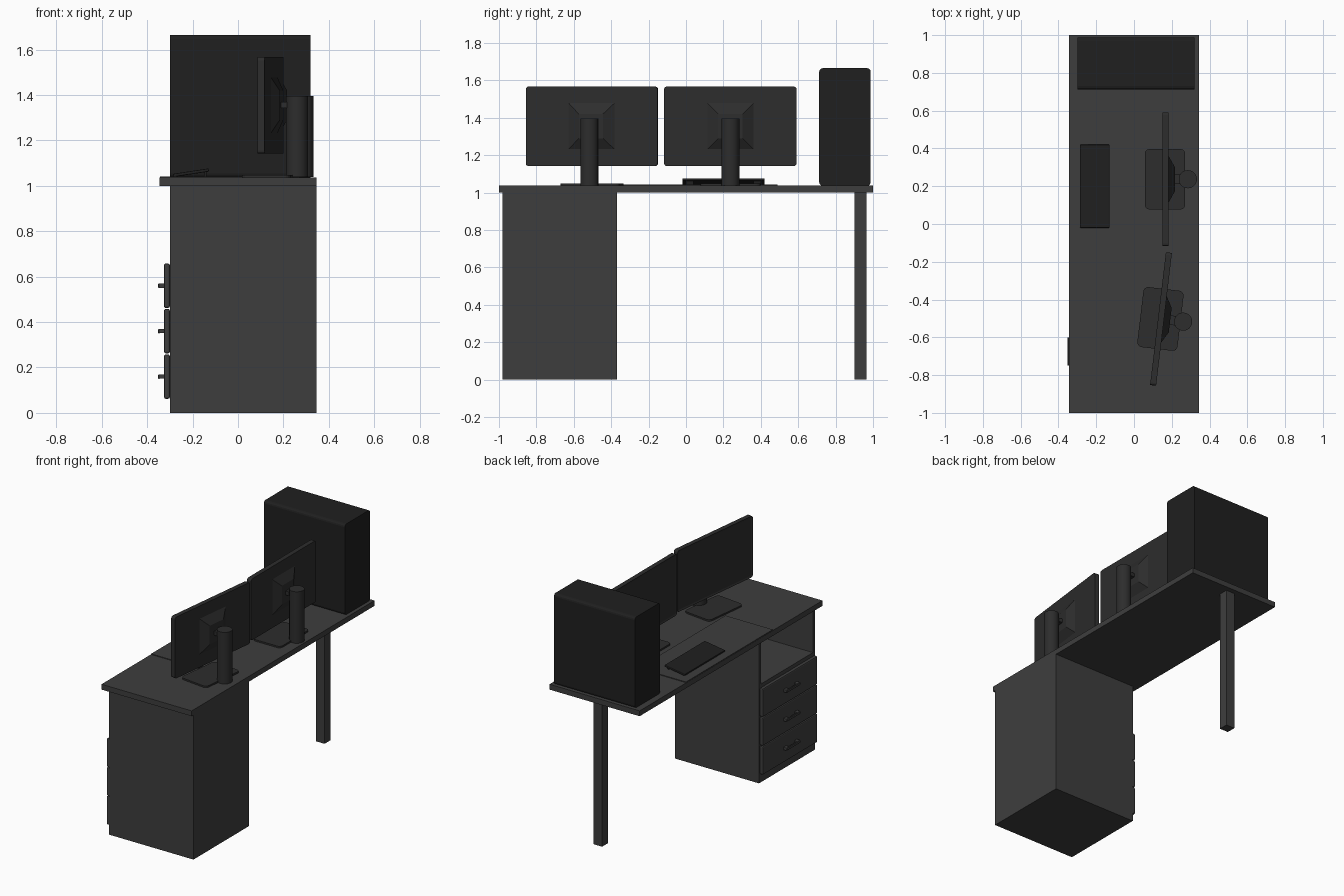
import bpy, bmesh
from math import radians
from mathutils import Matrix, Vector

if "Cube" in bpy.data.objects:
    bpy.data.objects.remove(bpy.data.objects["Cube"])


def material(name, v):
    m = bpy.data.materials.new(name)
    m.diffuse_color = (v, v, v, 1)
    m.use_nodes = True
    m.node_tree.nodes["Principled BSDF"].inputs["Base Color"].default_value = m.diffuse_color
    return m


DESK = material("desk_grey", 0.048)
DARK = material("case_black", 0.014)
PLASTIC = material("monitor_grey", 0.026)


def finish(name, bm, mat, xf=None):
    if xf:
        bm.transform(xf)
    bmesh.ops.recalc_face_normals(bm, faces=bm.faces)
    me = bpy.data.meshes.new(name)
    bm.to_mesh(me)
    bm.free()
    me.materials.append(mat)
    ob = bpy.data.objects.new(name, me)
    bpy.context.collection.objects.link(ob)
    return ob


def box(name, x, y, z, mat, r=0, axis=None, seg=3, xf=None, inset=None):
    """Box from ranges; r rounds the edges (only those along `axis` if given).
    inset = (width, depth) recesses the -x face."""
    bm = bmesh.new()
    bmesh.ops.create_cube(bm, size=1)
    for v in bm.verts:
        v.co = Vector([(a + b) / 2 + c * (b - a) for (a, b), c in zip((x, y, z), v.co)])
    if r:
        edges = [e for e in bm.edges if axis is None or
                 abs((e.verts[0].co - e.verts[1].co).normalized()[axis]) > 0.9]
        bmesh.ops.bevel(bm, geom=edges, offset=r, segments=seg, profile=0.5, affect='EDGES')
    if inset:
        bm.normal_update()
        front = min(bm.faces, key=lambda f: f.normal.x - f.calc_area())
        bmesh.ops.inset_region(bm, faces=[front], thickness=inset[0])
        bmesh.ops.translate(bm, verts=front.verts, vec=(inset[1], 0, 0))
    return finish(name, bm, mat, xf)


# Table top, single leg and desk mat
box("table_top", (-.345, .345), (-1, 1), (1.0, 1.037), DESK)
box("leg", (-.033, .033), (.9, .965), (0, 1.0), DESK)
box("desk_mat", (-.343, .02), (-.46, .49), (1.037, 1.042), DESK)

# Cabinet carcass with an open shelf above the drawers
Y0, Y1 = -.98, -.37
box("cabinet_body", (-.30, .345), (Y0, Y1), (0, .68), DESK)
box("cabinet_back", (.325, .345), (Y0, Y1), (.68, 1.0), DESK)
for side, a in (("left", Y0), ("right", Y1 - .02)):
    box(f"shelf_side_{side}", (-.30, .325), (a, a + .02), (.68, 1.0), DESK)

# Drawers with bar handles
for i in range(3):
    z = .16 + .2 * i
    box(f"drawer_{i+1}", (-.326, -.30), (Y0 + .005, Y1 - .005), (z - .098, z + .098), DESK, .008, seg=2)
    box(f"handle_bar_{i+1}", (-.352, -.343), (-.75, -.60), (z - .01, z + .01), DESK, .003, seg=1)
    for j, y in enumerate((-.735, -.615)):
        box(f"handle_post_{i+1}_{j+1}", (-.345, -.325), (y - .014, y + .014), (z - .009, z + .009), DESK)

# Computer case
box("computer_case", (-.30, .32), (.712, .987), (1.037, 1.665), DARK, .018, axis=0)

# Keyboard, tilted up at the back
tilt = Matrix.Translation((-.207, .2, 1.058)) @ Matrix.Rotation(-.15, 4, 'Y')
box("keyboard", (-.079, .079), (-.22, .22), (-.007, .007), DARK, .004, seg=2, xf=tilt)
for j, y in enumerate((.02, .38)):
    box(f"keyboard_foot_{j+1}", (-.15, -.138), (y - .02, y + .02), (1.04, 1.062), DARK)


def monitor(tag, x, y, angle):
    xf = Matrix.Translation((x, y, 1.037)) @ Matrix.Rotation(radians(angle), 4, 'Z')
    box(f"{tag}_panel", (-.016, .016), (-.354, .354), (.105, .53), PLASTIC, .014, axis=0,
        xf=xf, inset=(.012, .004))
    # tapered mounting block on the back of the panel
    bm = bmesh.new()
    bmesh.ops.create_cone(bm, cap_ends=True, segments=4, radius1=.125 * 2**.5,
                          radius2=.065 * 2**.5, depth=.034)
    bm.transform(Matrix.Translation((.032, 0, .318)) @ Matrix.Rotation(radians(90), 4, 'Y')
                 @ Matrix.Rotation(radians(45), 4, 'Z'))
    finish(f"{tag}_mount", bm, PLASTIC, xf)
    box(f"{tag}_arm", (.045, .11), (-.025, .025), (.305, .332), PLASTIC, xf=xf)
    # round column
    bm = bmesh.new()
    bmesh.ops.create_cone(bm, cap_ends=True, segments=32, radius1=.048, radius2=.048, depth=.357)
    bm.transform(Matrix.Translation((.118, 0, .1795)))
    ob = finish(f"{tag}_column", bm, PLASTIC, xf)
    bpy.ops.object.select_all(action='DESELECT')
    ob.select_set(True)
    bpy.context.view_layer.objects.active = ob
    bpy.ops.object.shade_smooth_by_angle(angle=radians(40))
    box(f"{tag}_base", (-.11, .104), (-.16, .16), (0, .011), PLASTIC, .025, axis=2, seg=4, xf=xf)


monitor("straight_monitor", .167, .237, 0)
monitor("angled_monitor", .143, -.503, -6.8)
